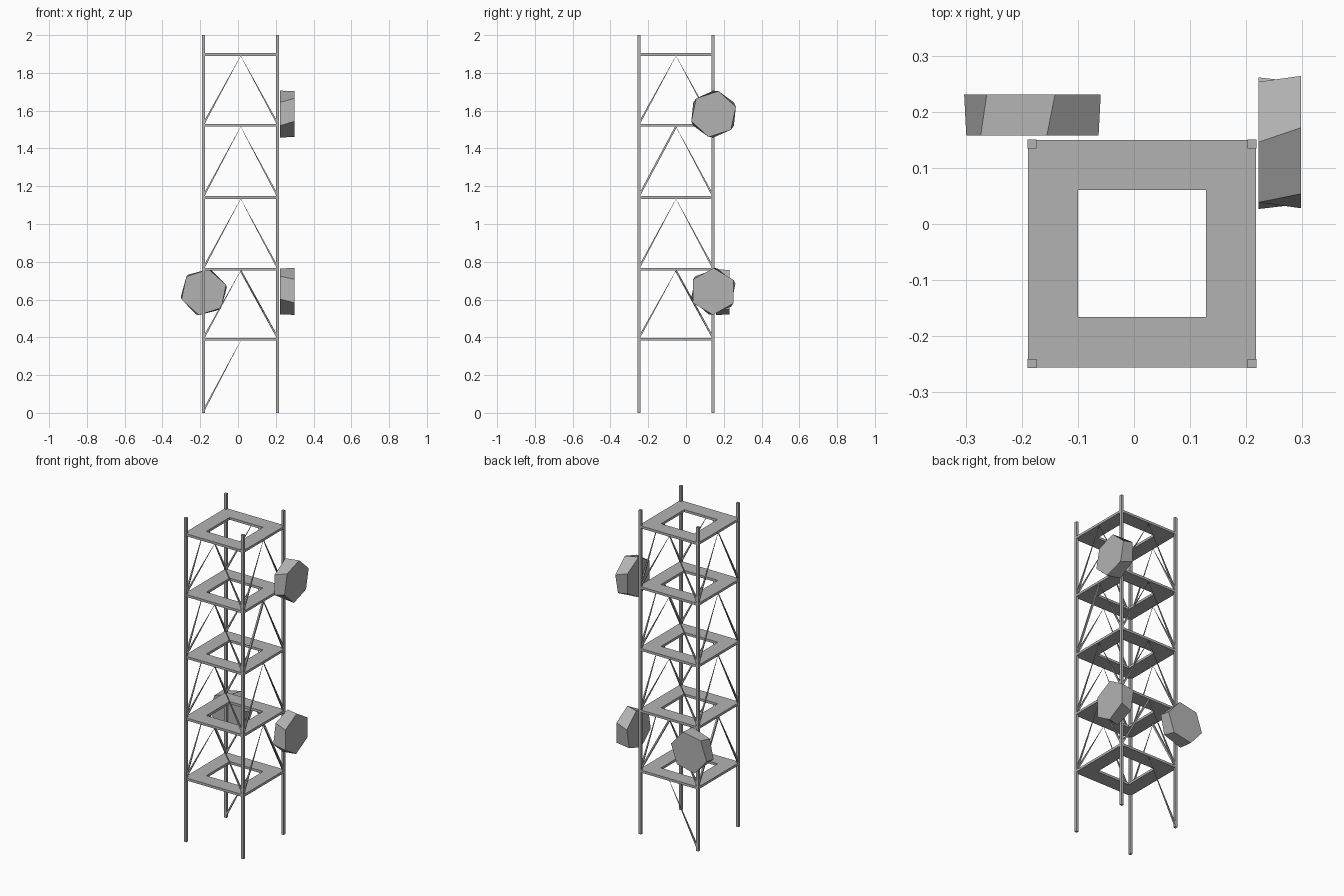
import bpy, bmesh
from math import cos, sin, radians
from mathutils import Vector

if "Cube" in bpy.data.objects:
    bpy.data.objects.remove(bpy.data.objects["Cube"])

grey = bpy.data.materials.new("steel_grey")
grey.diffuse_color = (0.45, 0.45, 0.45, 1)
grey.use_nodes = True
grey.node_tree.nodes["Principled BSDF"].inputs["Base Color"].default_value = grey.diffuse_color

X0, X1, Y0, Y1 = -0.19, 0.218, -0.257, 0.151   # tower footprint
POST = 0.016
CX, CY = (X0 + X1) / 2, (Y0 + Y1) / 2
LEVELS = [0.397, 0.768, 1.148, 1.53, 1.905]    # platform tops
THICK = 0.015


def finish(name, bm):
    bmesh.ops.recalc_face_normals(bm, faces=bm.faces[:])
    me = bpy.data.meshes.new(name)
    bm.to_mesh(me)
    bm.free()
    me.materials.append(grey)
    ob = bpy.data.objects.new(name, me)
    bpy.context.collection.objects.link(ob)


def loft(name, rings, closed=False):
    """Join rings of points; cap the ends, or close the loop of rings."""
    bm = bmesh.new()
    vs = [[bm.verts.new(p) for p in r] for r in rings]
    n = len(vs[0])
    pairs = list(zip(vs, vs[1:])) + ([(vs[-1], vs[0])] if closed else [])
    for a, b in pairs:
        for i in range(n):
            j = (i + 1) % n
            bm.faces.new((a[i], a[j], b[j], b[i]))
    if not closed:
        bm.faces.new(vs[0])
        bm.faces.new(vs[-1])
    finish(name, bm)


def rect(x0, x1, y0, y1, z):
    return [(x0, y0, z), (x1, y0, z), (x1, y1, z), (x0, y1, z)]


def brace(name, a, b, ra, rb):
    """Square rod whose half width goes from ra to rb."""
    a, b = Vector(a), Vector(b)
    d = (b - a).normalized()
    u = d.cross(Vector((0, 0, 1))).normalized()
    v = d.cross(u)
    loft(name, [[p + u * r * s + v * r * t for s, t in ((-1, -1), (1, -1), (1, 1), (-1, 1))]
                for p, r in ((a, ra), (b, rb))])


def dish(name, centre, along_x, near, far, phase_near, phase_far, r=0.124):
    """Twisted six-sided drum facing +x or +y."""
    cu, cz = centre
    rings = []
    for d, ph in ((near, phase_near), (far, phase_far)):
        ring = []
        for k in range(6):
            t = radians(ph + 60 * k)
            u, z = cu + r * cos(t), cz + r * sin(t)
            ring.append((d, u, z) if along_x else (u, d, z))
        rings.append(ring)
    loft(name, rings)


# corner posts
for x in (X0, X1 - POST):
    for y in (Y0, Y1 - POST):
        loft("corner_post", [rect(x, x + POST, y, y + POST, z) for z in (0, 2)])

# square ring platforms
for z in LEVELS:
    outer, inner = (X0 + .001, X1 - .001, Y0 + .001, Y1 - .001), (-0.1, 0.128, -0.166, 0.061)
    loft("platform", [rect(*outer, z - THICK), rect(*outer, z),
                      rect(*inner, z), rect(*inner, z - THICK)], closed=True)

# tapered braces meeting under the next platform, on all four sides
h = POST / 2
sides = {"front": ((X0 + h, Y0 + h), (X1 - h, Y0 + h)), "back": ((X0 + h, Y1 - h), (X1 - h, Y1 - h)),
         "left": ((X0 + h, Y0 + h), (X0 + h, Y1 - h)), "right": ((X1 - h, Y0 + h), (X1 - h, Y1 - h))}
stout = {("back", 0, 1), ("left", 0, 1), ("right", 2, 0)}   # braces that keep their width
for tier in range(4):
    for side, ends in sides.items():
        mx, my = [(p + q) / 2 for p, q in zip(*ends)]
        for e, (x, y) in enumerate(ends):
            tip = 0.005 if (side, tier, e) in stout else 0.0006
            brace(side + "_brace", (x, y, LEVELS[tier]), (mx, my, LEVELS[tier + 1] - THICK),
                  0.005, tip)
# single brace at the foot of the back side
brace("foot_brace", (X0 + h, Y1 - h, 0.012), (CX, Y1 - h, LEVELS[0] - THICK), 0.005, 0.0006)

# hexagonal dishes
dish("upper_right_dish", (0.146, 1.582), True, 0.222, 0.298, 90, 78)
dish("lower_right_dish", (0.144, 0.643), True, 0.222, 0.298, 79, 89)
dish("back_dish", (-0.181, 0.639), False, 0.158, 0.231, 78, 71)
